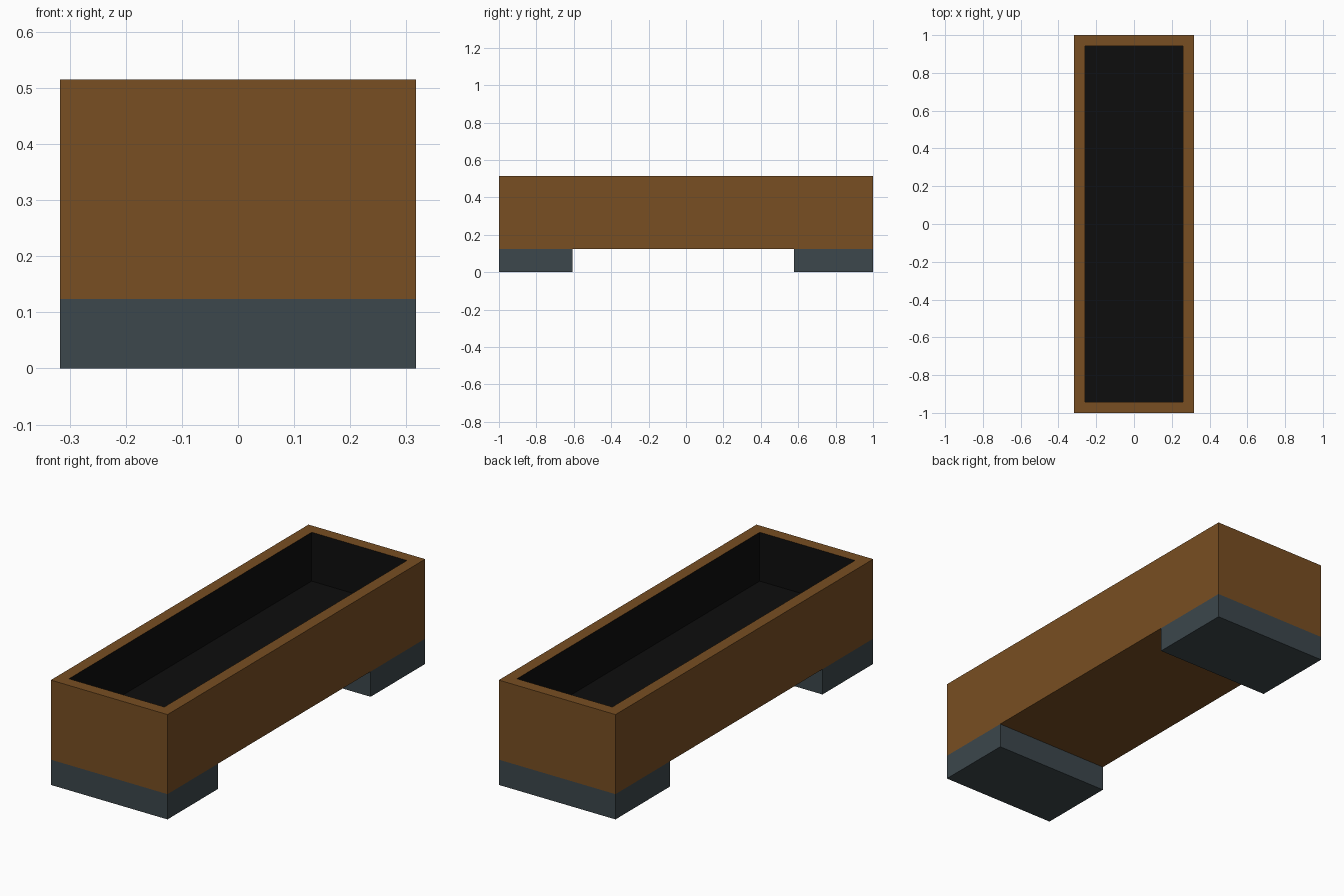
import bpy, bmesh
from mathutils import Matrix, Vector

if "Cube" in bpy.data.objects:
    bpy.data.objects.remove(bpy.data.objects["Cube"])


def material(name, srgb):
    lin = [((c / 255 + 0.055) / 1.055) ** 2.4 if c > 10 else c / 255 / 12.92 for c in srgb]
    m = bpy.data.materials.new(name)
    m.diffuse_color = (*lin, 1)
    m.use_nodes = True
    m.node_tree.nodes["Principled BSDF"].inputs["Base Color"].default_value = m.diffuse_color
    return m


wood = material("brown_wood", (120, 78, 34))
stone = material("slate_grey", (60, 71, 76))
dark = material("dark_lining", (13, 13, 13))

HALF_X, HALF_Y, FOOT_Z, TOP_Z = 0.317, 1.0, 0.124, 0.515
WALL, FLOOR_Z = 0.082, 0.275


def box_mesh(lo, hi):
    lo, hi = Vector(lo), Vector(hi)
    bm = bmesh.new()
    bmesh.ops.create_cube(bm, size=1, matrix=Matrix.Translation((lo + hi) / 2)
                          @ Matrix.Diagonal((*(hi - lo), 1)))
    return bm


def finish(name, bm, mats):
    me = bpy.data.meshes.new(name)
    bm.normal_update()
    bm.to_mesh(me)
    bm.free()
    for m in mats:
        me.materials.append(m)
    ob = bpy.data.objects.new(name, me)
    bpy.context.collection.objects.link(ob)
    return ob


# Trough: box with its top inset to a rim, then sunk to a dark cavity
bm = box_mesh((-HALF_X, -HALF_Y, FOOT_Z), (HALF_X, HALF_Y, TOP_Z))
bm.normal_update()
top = max(bm.faces, key=lambda f: f.calc_center_median().z)
bmesh.ops.inset_region(bm, faces=[top], thickness=WALL)
sunk = bmesh.ops.extrude_discrete_faces(bm, faces=[top])["faces"][0]
bmesh.ops.translate(bm, verts=sunk.verts, vec=(0, 0, FLOOR_Z - TOP_Z))
sunk.material_index = 1
for edge in sunk.edges:
    for f in edge.link_faces:
        f.material_index = 1
finish("planter_trough", bm, [wood, dark])

# Feet: full-width blocks under each end
for name, y0, y1 in (("front_foot", -HALF_Y, -0.607), ("back_foot", 0.577, HALF_Y)):
    finish(name, box_mesh((-HALF_X, y0, 0), (HALF_X, y1, FOOT_Z)), [stone])
